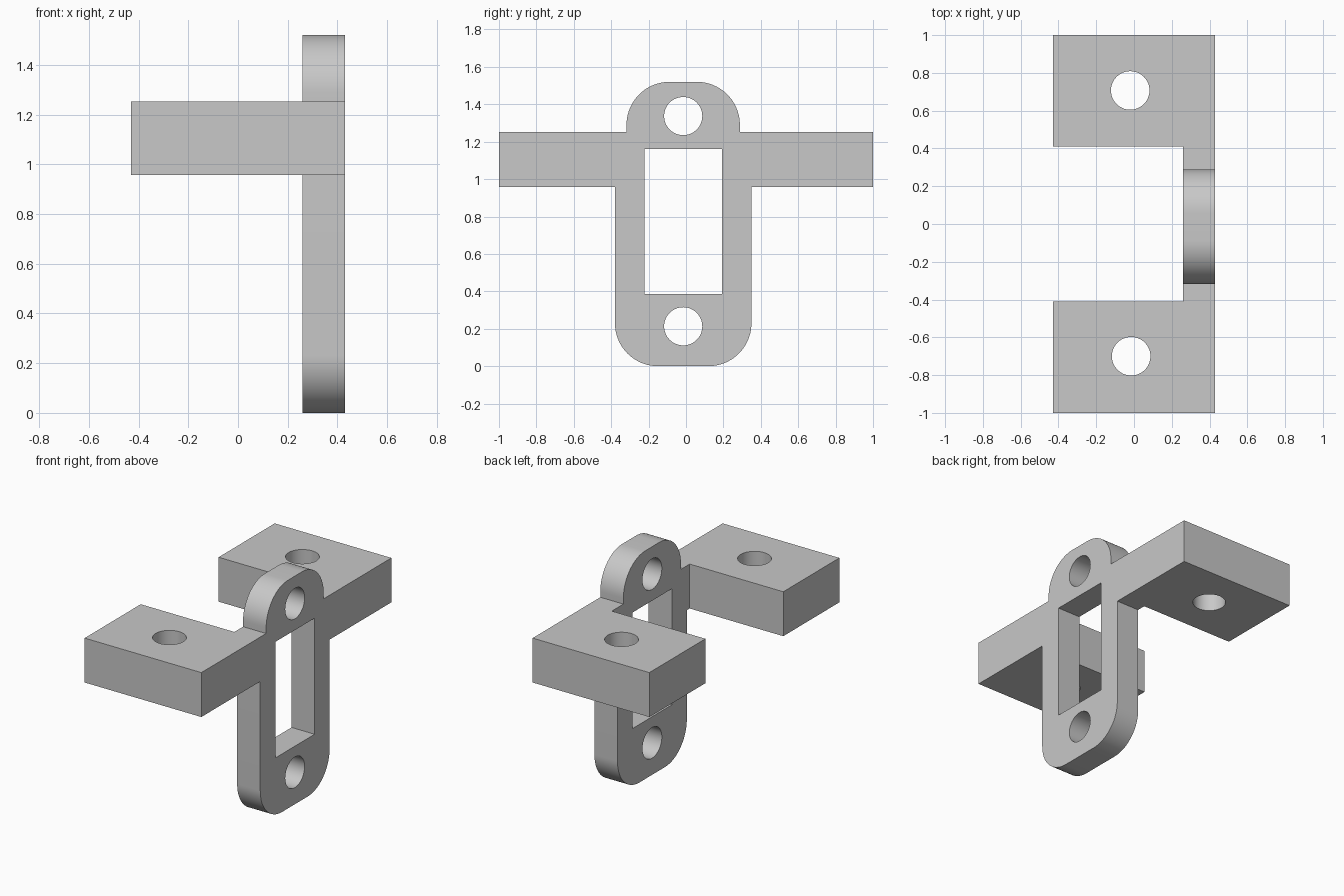
import bpy, bmesh, math
from mathutils import Matrix, Vector

default = bpy.data.objects.get("Cube")
if default:
    bpy.data.objects.remove(default, do_unlink=True)

# Main dimensions
HALF_X, PLATE_X = 0.43, 0.26          # outer x extent, inner face of the plate
ARM_LOW, ARM_HIGH, TOP = 0.957, 1.253, 1.52
MID_Y = -0.015                        # centre line of the plate
BODY, LOBE = 0.365, 0.303             # half widths of lower body and top lobe
HOLE = 0.102

grey = bpy.data.materials.new("plain grey")
grey.use_nodes = True
grey.diffuse_color = (0.58, 0.58, 0.58, 1)
grey.node_tree.nodes["Principled BSDF"].inputs["Base Color"].default_value = (0.58, 0.58, 0.58, 1)


def new_object(name, bm):
    bmesh.ops.recalc_face_normals(bm, faces=bm.faces[:])
    mesh = bpy.data.meshes.new(name)
    bm.to_mesh(mesh)
    bm.free()
    mesh.materials.append(grey)
    obj = bpy.data.objects.new(name, mesh)
    bpy.context.collection.objects.link(obj)
    return obj


def arc(y, z, radius, start, steps=20):
    """Quarter circle, running counter-clockwise from the start angle."""
    angles = [math.radians(start + 90 * i / steps) for i in range(steps + 1)]
    return [(y + radius * math.cos(a), z + radius * math.sin(a)) for a in angles]


def box(name, low, high):
    low, high = Vector(low), Vector(high)
    bm = bmesh.new()
    place = Matrix.Translation((low + high) / 2) @ Matrix.Diagonal((*(high - low), 1))
    bmesh.ops.create_cube(bm, size=1, matrix=place)
    return new_object(name, bm)


def drill(name, centre, axis):
    bm = bmesh.new()
    turn = Matrix.Rotation(math.pi / 2, 4, 'Y') if axis == 'X' else Matrix()
    bmesh.ops.create_cone(bm, cap_ends=True, segments=64, radius1=HOLE, radius2=HOLE,
                          depth=2, matrix=Matrix.Translation(centre) @ turn)
    return new_object(name, bm)


# Side profile: rounded body, two arms and rounded top lobe, extruded along x
R = 0.23
profile = (
    arc(MID_Y + BODY - R, R, R, 270)
    + [(MID_Y + BODY, ARM_LOW), (1, ARM_LOW), (1, ARM_HIGH), (MID_Y + LOBE, ARM_HIGH)]
    + arc(MID_Y + LOBE - R, TOP - R, R, 0)
    + arc(MID_Y - LOBE + R, TOP - R, R, 90)
    + [(MID_Y - LOBE, ARM_HIGH), (-1, ARM_HIGH), (-1, ARM_LOW), (MID_Y - BODY, ARM_LOW)]
    + arc(MID_Y - BODY + R, R, R, 180)
)
bm = bmesh.new()
face = bm.faces.new([bm.verts.new((-HALF_X, y, z)) for y, z in profile])
sweep = bmesh.ops.extrude_face_region(bm, geom=[face], use_keep_orig=True)
moved = [v for v in sweep["geom"] if isinstance(v, bmesh.types.BMVert)]
bmesh.ops.translate(bm, verts=moved, vec=(2 * HALF_X, 0, 0))
bracket = new_object("mounting_bracket", bm)

# Cutters: space between the tabs, plate window, plate holes and tab holes
cutters = [
    box("tab_gap_cutter", (-1, -0.41, -1), (PLATE_X, 0.41, 2)),
    box("window_cutter", (-1, -0.222, 0.387), (1, 0.192, 1.16)),
    drill("upper_hole_cutter", (0, MID_Y, 1.337), 'X'),
    drill("lower_hole_cutter", (0, MID_Y, 0.213), 'X'),
    drill("left_tab_hole_cutter", (-0.02, 0.707, 1.1), 'Z'),
    drill("right_tab_hole_cutter", (-0.015, -0.7, 1.1), 'Z'),
]
bpy.context.view_layer.objects.active = bracket
for cutter in cutters:
    cutter.hide_render = True
    cut = bracket.modifiers.new(cutter.name, 'BOOLEAN')
    cut.operation, cut.solver, cut.object = 'DIFFERENCE', 'EXACT', cutter
    bpy.ops.object.modifier_apply(modifier=cut.name)
    bpy.data.objects.remove(cutter, do_unlink=True)

# Smooth rounded walls, crisp edges
for obj in bpy.context.selected_objects:
    obj.select_set(False)
bracket.select_set(True)
bpy.ops.object.shade_smooth_by_angle(angle=math.radians(30))
